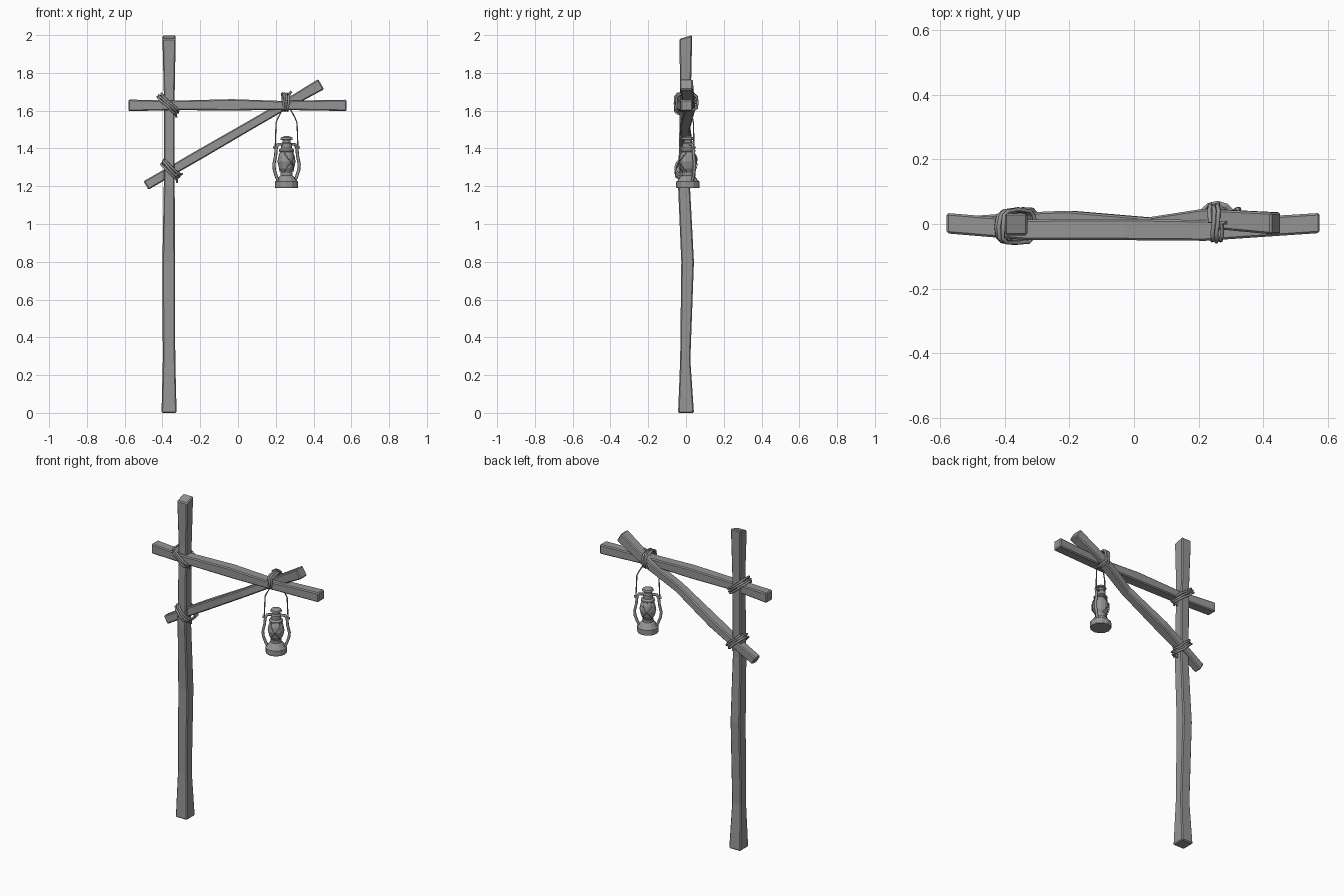
import bpy, bmesh, math, random
from mathutils import Vector, Matrix

random.seed(4)
cube = bpy.data.objects.get("Cube")
if cube:
    bpy.data.objects.remove(cube, do_unlink=True)

grey = bpy.data.materials.new("plain grey")
grey.use_nodes = True
colour = (0.3, 0.3, 0.3, 1)
grey.diffuse_color = colour
grey.node_tree.nodes["Principled BSDF"].inputs["Base Color"].default_value = colour


def add_object(name, data):
    obj = bpy.data.objects.new(name, data)
    bpy.context.collection.objects.link(obj)
    data.materials.append(grey)
    return obj


def mesh_object(name, bm):
    bmesh.ops.recalc_face_normals(bm, faces=bm.faces)
    mesh = bpy.data.meshes.new(name)
    bm.to_mesh(mesh)
    bm.free()
    return add_object(name, mesh)


def bridge(bm, rings):
    """Skin consecutive vertex rings and cap both ends."""
    for a, b in zip(rings, rings[1:]):
        for i in range(len(a)):
            j = (i + 1) % len(a)
            bm.faces.new((a[i], a[j], b[j], b[i]))
    bm.faces.new(rings[0])
    bm.faces.new(rings[-1])


def timber(name, start, end, sections, slant=0):
    """Hewn beam; section = (distance, sideways shift, half width, y front, y back)."""
    start, end = Vector(start), Vector(end)
    d = (end - start).normalized()
    side = Vector((d.z, 0, -d.x))
    bm = bmesh.new()
    rings = []
    for t, shift, h, y0, y1 in sections:
        c = start + d * t
        rings.append([bm.verts.new(c + side * (shift + s * h) + Vector((0, y, 0)))
                      for s, y in ((-1, y0), (1, y0), (1, y1), (-1, y1))])
    for v in rings[-1][:2]:
        v.co -= d * slant
    bridge(bm, rings)
    obj = mesh_object(name, bm)
    bev = obj.modifiers.new("worn edges", 'BEVEL')
    bev.width = 0.006
    bev.segments = 1
    return obj


def tube(name, points, radius, cyclic=False, sides=1):
    curve = bpy.data.curves.new(name, 'CURVE')
    curve.dimensions = '3D'
    curve.bevel_depth = radius
    curve.bevel_resolution = sides
    curve.use_fill_caps = True
    spline = curve.splines.new('POLY')
    spline.points.add(len(points) - 1)
    for p, co in zip(spline.points, points):
        p.co = (*co, 1)
    spline.use_cyclic_u = cyclic
    return add_object(name, curve)


def lashing(name, centre, direction, half, y0, y1, turns=3):
    """Rope wound several times round a joint."""
    centre = Vector(centre)
    d = Vector(direction).normalized()
    side = Vector((d.z, 0, -d.x))
    steps = 12
    points = []
    for i in range(turns * steps + 1):
        a = 2 * math.pi * i / steps
        c, s = math.cos(a), math.sin(a)
        u = math.copysign(abs(c) ** 0.6, c) * half
        y = (y0 + y1) / 2 + math.copysign(abs(s) ** 0.6, s) * (y1 - y0) / 2
        w = (i / (turns * steps) - 0.5) * 0.013 * turns + random.uniform(-.003, .003)
        grow = random.uniform(0.93, 1.03)
        points.append(centre + d * u * grow + side * w + Vector((0, y * grow, 0)))
    # loose tail
    points.append(points[-1] + d * 0.012 + side * 0.012)
    return tube(name, points, 0.0065)


# Timber frame
timber("upright_post", (-.365, 0, 0), (-.365, 0, 2), [
    (0, 0, .040, -.042, .042), (.28, 0, .033, -.031, .023),
    (.8, -.002, .033, -.025, .042), (1.2, .001, .029, -.042, .021),
    (1.7, .001, .029, -.031, .026), (2, 0, .035, -.035, .033)], slant=0.02)
timber("cross_beam", (-.58, 0, 1.628), (.575, 0, 1.628), [
    (0, 0, .031, -.029, .034), (.24, 0, .025, -.049, .014),
    (.55, -.003, .030, -.050, .016), (.80, 0, .024, -.052, .012),
    (1.155, 0, .030, -.028, .034)])
timber("diagonal_brace", (-.487, 0, 1.204), (.44, 0, 1.74), [
    (0, 0, .026, -.025, .025), (.14, 0, .025, -.020, .034),
    (.33, 0, .026, -.025, .041), (.62, 0, .024, -.032, .020),
    (.82, 0, .024, -.012, .047), (1.071, 0, .031, -.032, .036)])

# Rope lashings
lashing("post_beam_rope", (-.367, 0, 1.637), (.75, 0, -.66), .068, -.061, .045)
lashing("post_brace_rope", (-.355, 0, 1.29), (.72, 0, -.69), .060, -.055, .048)
lashing("beam_brace_rope", (.25, 0, 1.645), (.06, 0, 1), .046, -.054, .062)

# Lantern, slightly turned about its own axis
hang = Matrix.Translation((.257, .01, 0)) @ Matrix.Rotation(math.radians(28), 4, 'Z')


def turned(name, profile, sides=12):
    bm = bmesh.new()
    rings = [[bm.verts.new((r * math.cos(2 * math.pi * i / sides),
                            r * math.sin(2 * math.pi * i / sides), z))
              for i in range(sides)] for r, z in profile]
    bridge(bm, rings)
    obj = mesh_object(name, bm)
    obj.matrix_world = hang
    return obj


turned("lantern_base", [(.060, 1.19), (.062, 1.195), (.062, 1.224), (.055, 1.229),
                        (.040, 1.25), (.032, 1.256), (.032, 1.272), (.022, 1.276)])
turned("lantern_globe", [(.024, 1.268), (.040, 1.295), (.048, 1.33),
                         (.042, 1.362), (.028, 1.388)])
turned("lantern_collar", [(.028, 1.378), (.040, 1.384), (.040, 1.392), (.030, 1.402)])
turned("lantern_chimney", [(.029, 1.395), (.029, 1.425), (.022, 1.432), (.022, 1.45)])
turned("lantern_cap", [(.020, 1.444), (.034, 1.448), (.030, 1.458), (.012, 1.465)])

for label, s in (("left", 1), ("right", -1)):
    # Side air tube
    path = [(.045, 1.222), (.058, 1.245), (.073, 1.285), (.076, 1.315),
            (.066, 1.36), (.062, 1.40), (.052, 1.421), (.022, 1.423)]
    tube(label + "_air_tube", [(s * x, 0, z) for x, z in path], .0085).matrix_world = hang
    # Pivot for the bail
    tube(label + "_bail_pivot", [(s * .055, 0, 1.405), (s * .078, 0, 1.405)],
         .007).matrix_world = hang
    # Crossed globe guard wires, front and back
    guard = []
    for i in range(9):
        f = i / 8
        a = math.radians(s * (-50 + 100 * f))
        r = .034 + .018 * math.sin(math.pi * f)
        z = 1.275 + .105 * f
        guard.append((r * math.sin(a), -r * math.cos(a), z))
    tube(label + "_front_guard", guard, .0025, sides=0).matrix_world = hang
    tube(label + "_back_guard", [(x, -y, z) for x, y, z in guard], .0025,
         sides=0).matrix_world = hang

# Wire bail reaching up into the lashing
half = [(.068, 1.405), (.066, 1.46), (.063, 1.535), (.052, 1.56), (.028, 1.60), (.018, 1.612)]
bail = [(x, 0, z) for x, z in half] + [(-x, 0, z) for x, z in reversed(half)]
tube("lantern_bail", bail, .0035, sides=0).matrix_world = hang
